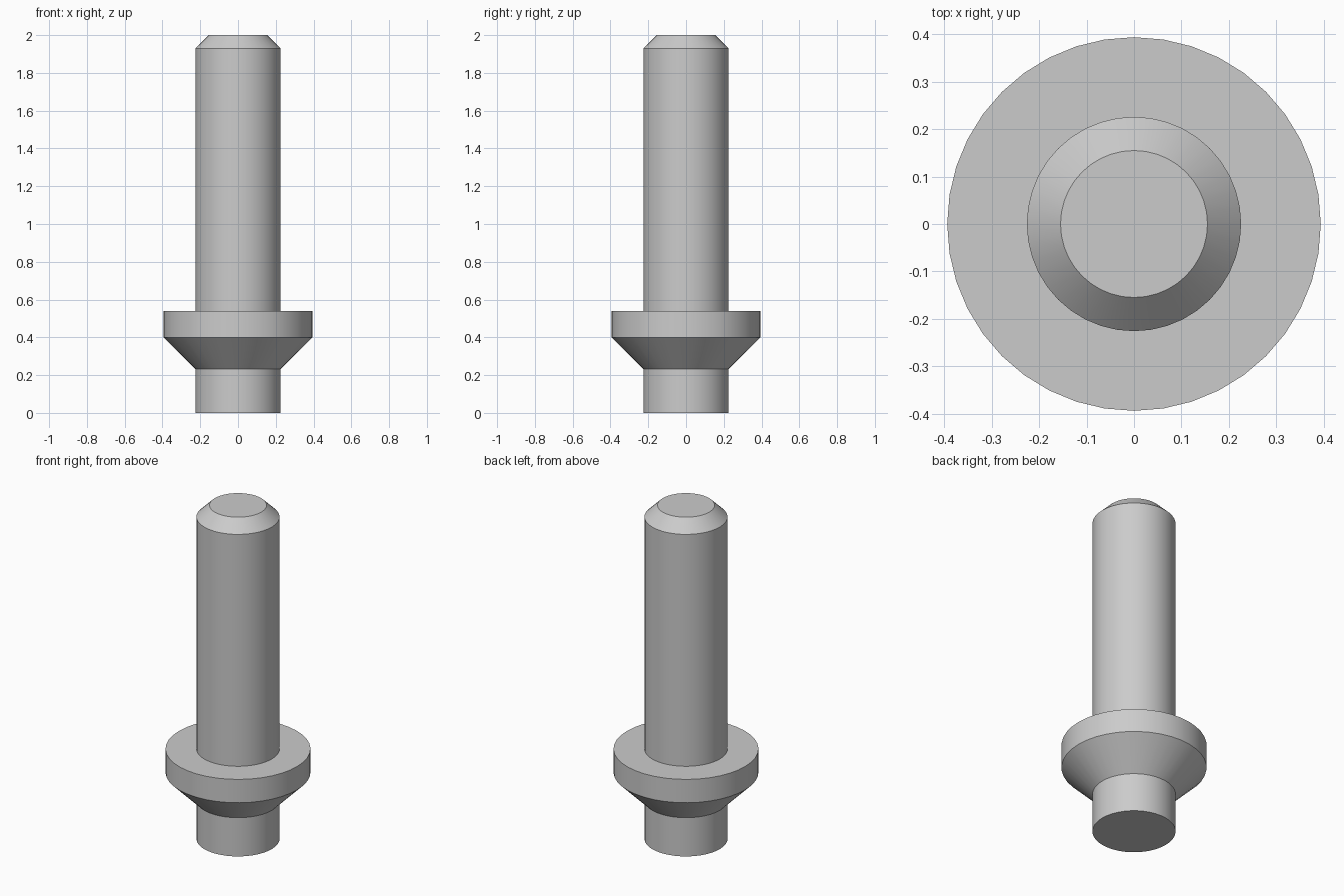
import bpy
import bmesh
import math

SIDES = 40

cube = bpy.data.objects.get("Cube")
if cube:
    bpy.data.objects.remove(cube, do_unlink=True)

# Plain grey finish
grey = bpy.data.materials.new("plain grey")
grey.use_nodes = True
colour = (0.6, 0.6, 0.6, 1.0)
grey.diffuse_color = colour
grey.node_tree.nodes["Principled BSDF"].inputs["Base Color"].default_value = colour


def turned_part(name, profile):
    """Revolve (radius, height) points around z and cap both ends."""
    bm = bmesh.new()
    rings = []
    for radius, height in profile:
        angles = [2 * math.pi * i / SIDES for i in range(SIDES)]
        rings.append([bm.verts.new((radius * math.cos(a), radius * math.sin(a), height))
                      for a in angles])
    for low, high in zip(rings, rings[1:]):
        for i in range(SIDES):
            j = (i + 1) % SIDES
            bm.faces.new((low[i], low[j], high[j], high[i]))
    bm.faces.new(rings[0][::-1])
    bm.faces.new(rings[-1])
    mesh = bpy.data.meshes.new(name)
    bm.to_mesh(mesh)
    bm.free()
    mesh.materials.append(grey)
    obj = bpy.data.objects.new(name, mesh)
    bpy.context.collection.objects.link(obj)
    bpy.ops.object.select_all(action="DESELECT")
    obj.select_set(True)
    bpy.context.view_layer.objects.active = obj
    bpy.ops.object.shade_smooth_by_angle(angle=math.radians(30))
    return obj


# One continuous turned pin: lower shank, flared collar, long shaft, chamfered tip
SHAFT, COLLAR, TIP = 0.226, 0.394, 0.155
turned_part("collared_pin", [
    (SHAFT, 0.0), (SHAFT, 0.232),
    (COLLAR, 0.40), (COLLAR, 0.54),
    (SHAFT, 0.54), (SHAFT, 1.93),
    (TIP, 2.0),
])
